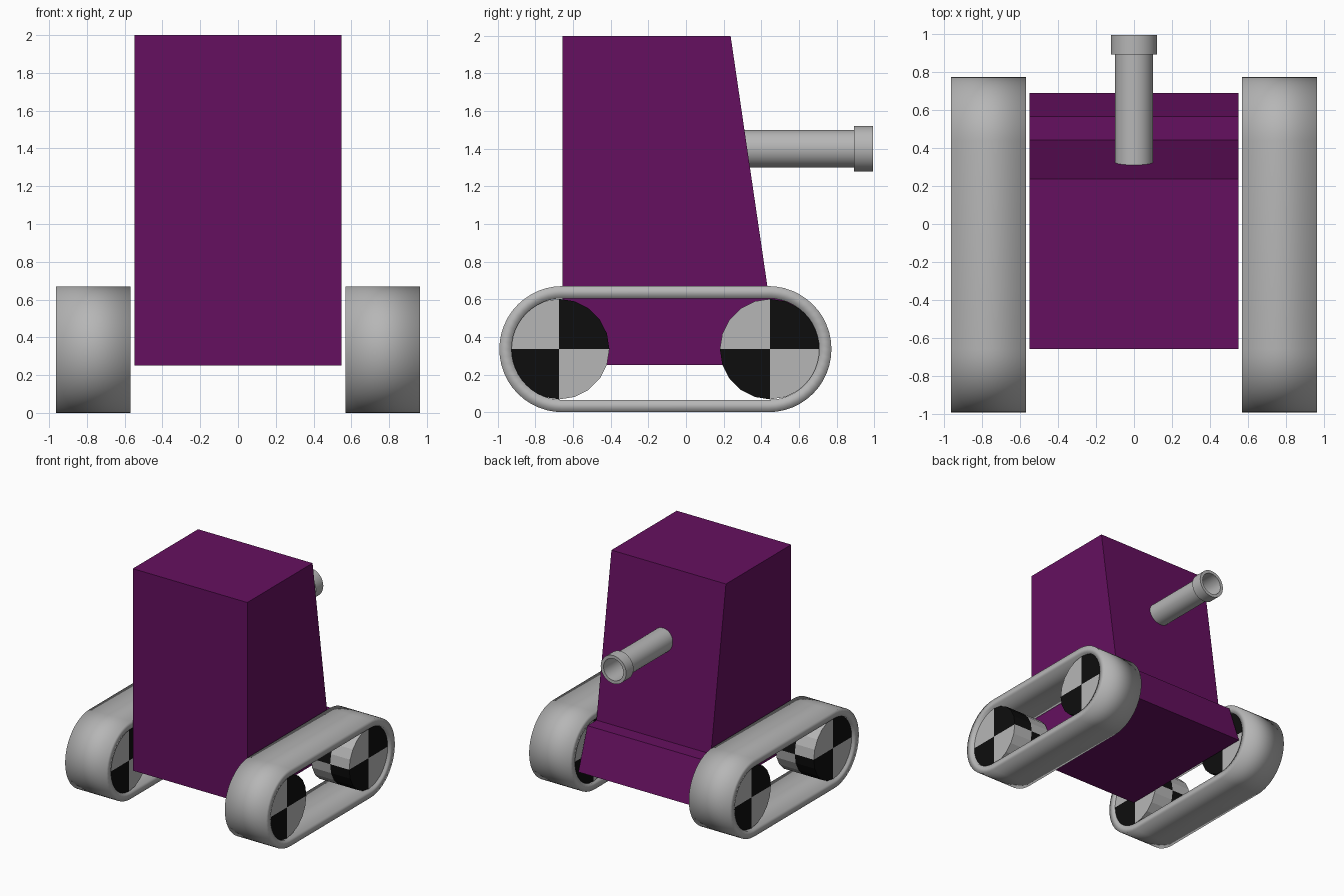
import bpy, bmesh, math

if "Cube" in bpy.data.objects:
    bpy.data.objects.remove(bpy.data.objects["Cube"])


def material(name, rgb):
    m = bpy.data.materials.new(name)
    m.diffuse_color = (*rgb, 1.0)
    m.use_nodes = True
    m.node_tree.nodes["Principled BSDF"].inputs["Base Color"].default_value = m.diffuse_color
    return m


PURPLE = material("purple", (0.13, 0.005, 0.115))
GREY = material("light_grey", (0.47, 0.47, 0.47))
BLACK = material("black", (0.004, 0.004, 0.004))


def finish(name, bm, mats, smooth=False):
    bmesh.ops.recalc_face_normals(bm, faces=bm.faces)
    me = bpy.data.meshes.new(name)
    bm.to_mesh(me)
    bm.free()
    for m in mats:
        me.materials.append(m)
    for p in me.polygons:
        p.use_smooth = smooth
    ob = bpy.data.objects.new(name, me)
    bpy.context.collection.objects.link(ob)
    return ob


def bridge(bm, a, b):
    """Quads between two closed rings of equal length."""
    n = len(a)
    return [bm.faces.new((a[i], a[(i + 1) % n], b[(i + 1) % n], b[i])) for i in range(n)]


# Body: side profile (y, z) extruded across x, with a stepped sloping rear
def body():
    prof = [(-0.657, 0.25), (0.69, 0.25), (0.567, 0.605), (0.442, 0.605),
            (0.237, 2.0), (-0.657, 2.0)]
    bm = bmesh.new()
    left, right = ([bm.verts.new((x, y, z)) for y, z in prof] for x in (-0.549, 0.549))
    bridge(bm, left, right)
    bm.faces.new(left)
    bm.faces.new(right)
    finish("body", bm, [PURPLE])


# Track: closed belt around two end arcs
def track(name, x0, x1):
    def loop(r, seg=24):
        pts = []
        for cy, start in ((0.438, -math.pi / 2), (-0.657, math.pi / 2)):
            for i in range(seg + 1):
                a = start + math.pi * i / seg
                pts.append((cy + r * math.cos(a), 0.335 + r * math.sin(a)))
        return pts
    bm = bmesh.new()
    rings = [[bm.verts.new((x, y, z)) for y, z in loop(r)]
             for x, r in ((x0, 0.335), (x1, 0.335), (x1, 0.27), (x0, 0.27))]
    for i in range(4):
        bridge(bm, rings[i], rings[(i + 1) % 4])
    finish(name, bm, [GREY], True)


# Wheel: cylinder split in eight blocks of alternating colour
def wheel(name, x0, x1, cy, cz=0.335, r=0.267, n=20):
    xm = (x0 + x1) / 2
    bm = bmesh.new()
    rings = [[bm.verts.new((x, cy + r * math.cos(2 * math.pi * i / n),
                            cz + r * math.sin(2 * math.pi * i / n))) for i in range(n)]
             for x in (x0, xm, x1)]
    bridge(bm, rings[0], rings[1])
    bridge(bm, rings[1], rings[2])
    for x, ring in ((x0, rings[0]), (x1, rings[2])):
        c = bm.verts.new((x, cy, cz))
        for i in range(n):
            bm.faces.new((c, ring[i], ring[(i + 1) % n]))
    for f in bm.faces:
        p = f.calc_center_median()
        f.material_index = int((p.x - xm) * (p.y - cy) * (p.z - cz) > 0)
    finish(name, bm, [GREY, BLACK])


# Barrel: turned profile (y, radius) about the y axis, hollow at the muzzle
def barrel(n=32):
    prof = [(0.25, 0.1), (0.893, 0.1), (0.893, 0.122), (0.994, 0.122),
            (0.994, 0.095), (0.40, 0.095)]
    bm = bmesh.new()
    rings = [[bm.verts.new((r * math.cos(2 * math.pi * i / n), y,
                            1.4 + r * math.sin(2 * math.pi * i / n))) for i in range(n)]
             for y, r in prof]
    for a, b in zip(rings, rings[1:]):
        bridge(bm, a, b)
    bm.faces.new(rings[0])
    bm.faces.new(rings[-1])
    ob = finish("barrel", bm, [GREY])
    bpy.context.view_layer.objects.active = ob
    ob.select_set(True)
    bpy.ops.object.shade_smooth_by_angle(angle=math.radians(40))
    ob.select_set(False)


body()
barrel()
for side, s in (("left", -1), ("right", 1)):
    track(side + "_track", *sorted((s * 0.568, s * 0.963)))
    for end, y in (("front", -0.674), ("rear", 0.447)):
        wheel(f"{side}_{end}_wheel", *sorted((s * 0.575, s * 0.94)), y)
